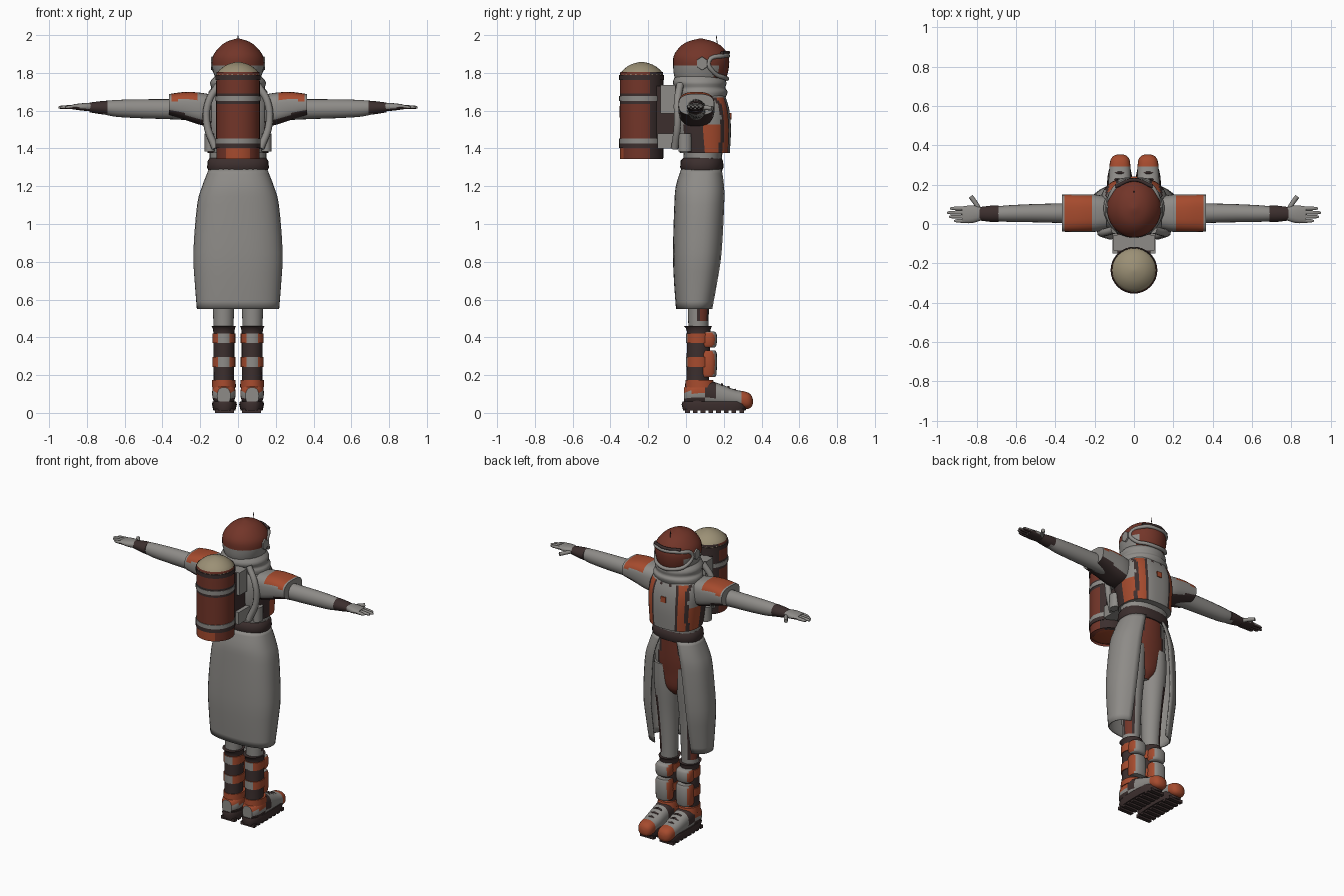
import bpy, bmesh
from math import sin, cos, pi, asin, copysign
from mathutils import Vector

cube = bpy.data.objects.get("Cube")
if cube:
    bpy.data.objects.remove(cube, do_unlink=True)

PALETTE = {
    "grey": (.27, .26, .245), "rust": (.17, .036, .022), "orange": (.38, .07, .027),
    "dark": (.045, .028, .027), "beige": (.33, .28, .18),
}
MATS = {}
for key, rgb in PALETTE.items():
    m = bpy.data.materials.new(key + " suit colour")
    m.use_nodes = True
    m.diffuse_color = (*rgb, 1)
    bsdf = m.node_tree.nodes["Principled BSDF"]
    bsdf.inputs["Base Color"].default_value = (*rgb, 1)
    bsdf.inputs["Roughness"].default_value = .8
    MATS[key] = m
MADE = []


def finish(name, bm, paint):
    """Turn a bmesh into an object; paint is a colour or a rule(centre, normal)."""
    bmesh.ops.recalc_face_normals(bm, faces=bm.faces)
    bm.normal_update()
    mesh = bpy.data.meshes.new(name)
    used = []
    for f in bm.faces:
        key = paint if isinstance(paint, str) else paint(f.calc_center_median(), f.normal)
        if key not in used:
            used.append(key)
        f.material_index = used.index(key)
    bm.to_mesh(mesh)
    bm.free()
    for key in used:
        mesh.materials.append(MATS[key])
    ob = bpy.data.objects.new(name, mesh)
    bpy.context.collection.objects.link(ob)
    MADE.append(ob)
    return ob


def refine(rows, sub):
    """Catmull-Rom steps between the given cross-sections."""
    out = []
    for i in range(len(rows) - 1):
        a, b, c, d = (Vector(rows[min(max(j, 0), len(rows) - 1)]) for j in range(i - 1, i + 3))
        for k in range(sub):
            t = k / sub
            out.append(b + (c - a) * t / 2 + (a * 2 - b * 5 + c * 4 - d) * t ** 2 / 2
                       + (b * 3 - a - c * 3 + d) * t ** 3 / 2)
    return out + [Vector(rows[-1])]


def loft(name, axis, rows, paint, n=20, sub=3, power=2, sx=1):
    """Skin rows (position, centre a, centre b, radius a, radius b[, gap])."""
    bm = bmesh.new()
    rings = []
    for r in refine(rows, sub):
        gap = len(r) > 5
        start = asin(min(1, r[5] / r[3])) if gap else 0
        ring = []
        for i in range(n + gap):
            ang = start + (2 * pi - 2 * start) * i / n
            s, c = sin(ang), cos(ang)
            a = r[1] + r[3] * copysign(abs(s) ** (2 / power), s)
            b = r[2] + r[4] * copysign(abs(c) ** (2 / power), c)
            p = {"x": (r[0], a, b), "y": (a, r[0], b), "z": (a, b, r[0])}[axis]
            ring.append(bm.verts.new((p[0] * sx, p[1], p[2])))
        rings.append(ring)
    for lo, hi in zip(rings, rings[1:]):
        for i in range(n):
            j = i + 1 if gap else (i + 1) % n
            bm.faces.new((lo[i], lo[j], hi[j], hi[i]))
    if not gap:
        bm.faces.new(rings[0])
        bm.faces.new(rings[-1])
    return finish(name, bm, paint)


def box(name, loc, size, paint):
    bm = bmesh.new()
    bmesh.ops.create_cube(bm, size=1)
    for v in bm.verts:
        v.co = Vector(loc) + Vector(a * b for a, b in zip(v.co, size))
    return finish(name, bm, paint)


def tube(name, points, radius, colour, cyclic=False, sx=1):
    cu = bpy.data.curves.new(name, "CURVE")
    cu.dimensions = "3D"
    cu.bevel_depth, cu.bevel_resolution, cu.resolution_u = radius, 2, 5
    cu.use_fill_caps = True
    sp = cu.splines.new("BEZIER")
    sp.bezier_points.add(len(points) - 1)
    sp.use_cyclic_u = cyclic
    for bp, p in zip(sp.bezier_points, points):
        bp.co = (p[0] * sx, p[1], p[2])
        bp.handle_left_type = bp.handle_right_type = "AUTO"
    cu.materials.append(MATS[colour])
    ob = bpy.data.objects.new(name, cu)
    bpy.context.collection.objects.link(ob)


# Colour rules for painted parts
def torso_paint(c, n):
    x = abs(c.x)
    if n.y > .15 and c.z < 1.67:
        if .09 < x < .13:
            return "orange"
        if .075 < x < .145 or .022 < x < .034:
            return "dark"
    if abs(n.x) > .7 and c.z < 1.52:
        return "dark" if c.y < .1 else "orange"
    return "grey"


def pelvis_paint(c, n):
    width = .085 - abs(c.z - 1.13) * .25
    if n.y < .1 or abs(c.x) > width + .015:
        return "grey"
    return "rust" if abs(c.x) < width else "dark"


def leg_paint(c, n):
    side = n.x * copysign(1, c.x)
    if c.z > .88 or c.z < .5 or n.y < -.1 or side < .3:
        return "grey"
    return "rust" if side > .55 and n.y > .15 else "dark"


def helmet_paint(c, n):
    if n.y > .3 and abs(c.x) < .105 and 1.775 < c.z < 1.885:
        return "rust"
    return "rust" if c.z > 1.835 else "grey"


def boot_paint(c, n):
    if c.y > .3:
        return "orange"
    if .1 < c.y < .15 and n.z > -.2:
        return "dark"
    if c.y < .1:
        return "orange" if .11 < c.z < .15 else "grey" if c.z > .075 else "dark"
    return "grey"


def tank_paint(c, n):
    if c.z < 1.43 and n.y < .2:
        return "orange" if c.z < 1.41 and abs(c.x) < .07 else "rust"
    return "rust" if c.y < -.2 and (c.z < 1.645 or c.z > 1.68) else "dark"


# Torso, belt, pelvis and open-front skirt
loft("torso_vest", "z", [(1.375, 0, .1, .16, .132), (1.5, 0, .09, .17, .148), (1.6, 0, .085, .172, .145),
     (1.67, 0, .08, .15, .13), (1.72, 0, .075, .11, .11)], torso_paint, n=64, sub=4, power=2.5)
loft("waist", "z", [(1.33, 0, .088, .15, .1), (1.4, 0, .09, .152, .105)], "grey", sub=1, power=2.4)
loft("waist_belt", "z", [(1.28, 0, .084, .155, .106), (1.3, 0, .084, .164, .115), (1.335, 0, .084, .16, .112),
     (1.35, 0, .086, .15, .1)], "dark", n=28, sub=1, power=2.4)
loft("pelvis", "z", [(.9, 0, .08, .03, .04), (.95, 0, .078, .1, .075), (1.05, 0, .075, .15, .09),
     (1.15, 0, .078, .16, .098), (1.3, 0, .084, .14, .1)], pelvis_paint, n=48, sub=4)
skirt = loft("open_skirt", "z", [(.55, 0, .05, .218, .103, .12), (.7, 0, .058, .23, .122, .115),
             (.85, 0, .066, .237, .135, .11), (1.1, 0, .075, .217, .137, .09), (1.2, 0, .078, .19, .132, .075),
             (1.29, 0, .084, .155, .11, .05)], "grey", n=32, power=2.5)
skirt.modifiers.new("cloth thickness", "SOLIDIFY").thickness = .008
box("chest_badge", (0, .236, 1.57), (.035, .009, .035), "orange")

# Neck and helmet
loft("neck_collar", "z", [(1.67, 0, .08, .155, .13), (1.7, 0, .08, .155, .14), (1.72, 0, .075, .142, .134),
     (1.75, 0, .072, .148, .142), (1.78, 0, .07, .125, .128)], "grey", n=28)
loft("helmet", "z", [(1.74, 0, .075, .11, .12), (1.785, 0, .077, .125, .14), (1.84, 0, .08, .138, .148),
     (1.89, 0, .08, .132, .145), (1.935, 0, .08, .1, .115), (1.965, 0, .078, .06, .07),
     (1.982, 0, .078, .006, .006)], helmet_paint, n=36)
tube("visor_frame", [(0, .222, 1.89), (.085, .195, 1.89), (.128, .12, 1.86), (.115, .15, 1.8), (.06, .205, 1.775),
     (-.06, .205, 1.775), (-.115, .15, 1.8), (-.128, .12, 1.86), (-.085, .195, 1.89)], .012, "grey", True)
tube("visor_brim", [(-.095, .19, 1.905), (0, .225, 1.908), (.095, .19, 1.905)], .009, "dark")
tube("antenna", [(0, .17, 1.91), (0, .165, 1.96), (0, .16, 1.998)], .002, "dark")

# Back tank with rings, cap and mount
loft("tank_body", "z", [(1.348, 0, -.235, .085, .085), (1.36, 0, -.235, .11, .11), (1.38, 0, -.235, .115, .115),
     (1.77, 0, -.235, .115, .115), (1.785, 0, -.235, .108, .108)], tank_paint, n=32, sub=8)
loft("tank_cap", "z", [(1.775, 0, -.235, .115, .115), (1.8, 0, -.235, .112, .112), (1.835, 0, -.235, .075, .075),
     (1.852, 0, -.235, .035, .035), (1.858, 0, -.235, .004, .004)], "beige", n=24, sub=2)
for z, colour in ((1.44, "grey"), (1.665, "grey"), (1.415, "dark"), (1.775, "dark")):
    loft("tank_ring", "z", [(z - .013, 0, -.235, .119, .119), (z + .013, 0, -.235, .119, .119)], colour, n=32, sub=1)
box("tank_mount", (0, -.1, 1.57), (.17, .11, .32), "dark")
box("upper_mount_bracket", (0, -.095, 1.66), (.21, .08, .15), "grey")
box("lower_mount_bracket", (0, -.085, 1.44), (.22, .13, .08), "grey")

for side, sx in (("left", 1), ("right", -1)):
    # Harness and hip canisters
    tube(side + "_harness", [(.12, -.06, 1.4), (.165, -.045, 1.53), (.155, -.045, 1.65), (.1, -.03, 1.74)],
         .02, "grey", sx=sx)
    loft(side + "_hip_canister", "z", [(1.385, .15, -.005, .027, .035), (1.48, .15, -.005, .027, .035)],
         lambda c, n: "dark" if 1.42 < c.z < 1.44 else "grey", n=14, sub=4, sx=sx)
    loft(side + "_ear_piece", "x", [(.11, .085, 1.85, .04, .04), (.143, .085, 1.85, .03, .035)],
         "grey", n=6, sub=1, sx=sx)

    # Shoulder, arm and hand
    loft(side + "_shoulder_pad", "x", [(.14, .055, 1.6, .085, .085), (.2, .055, 1.61, .095, .085),
         (.28, .055, 1.625, .096, .074), (.365, .055, 1.632, .094, .056)],
         lambda c, n: "dark" if n.z < -.5 else "orange" if .22 < abs(c.x) < .35 and n.z > .3 else "grey",
         n=32, sub=5, power=2.8, sx=sx)
    loft(side + "_arm", "x", [(.2, .055, 1.605, .055, .058), (.37, .055, 1.608, .05, .053),
         (.52, .055, 1.61, .046, .05), (.64, .053, 1.612, .042, .045), (.7, .052, 1.615, .037, .037)], "grey", sx=sx)
    loft(side + "_wrist_cuff", "x", [(.69, .052, 1.615, .042, .038), (.73, .052, 1.616, .041, .034),
         (.785, .052, 1.617, .034, .026)], lambda c, n: "dark" if n.z > -.9 or abs(c.x) > .72 else "grey", sx=sx)
    glove = lambda c, n: "dark" if n.z < -.35 else "grey"
    loft(side + "_palm", "x", [(.77, .052, 1.618, .03, .022), (.82, .05, 1.62, .045, .02),
         (.875, .047, 1.62, .042, .013)], glove, n=16, power=2.4, sx=sx)
    for i, tip in enumerate((.915, .94, .95, .935)):
        y = .016 + i * .021
        loft(side + "_finger", "x", [(.86, y, 1.62, .011, .011), (tip - .015, y, 1.618, .009, .009),
             (tip, y, 1.617, .004, .004)], glove, n=10, sub=2, sx=sx)
    tube(side + "_thumb", [(.785, .07, 1.615), (.805, .105, 1.615), (.83, .14, 1.612)], .012, "grey", sx=sx)

    # Trouser leg
    loft(side + "_leg", "z", [(.42, .077, .065, .052, .052), (.55, .077, .066, .056, .056),
         (.75, .08, .07, .065, .068), (.95, .082, .075, .08, .085), (1.1, .08, .078, .075, .09)],
         leg_paint, n=40, sub=5, sx=sx)

    # Boot shaft, straps and shin guard
    loft(side + "_boot_shaft", "z", [(.06, .075, .06, .055, .065), (.18, .075, .062, .054, .06),
         (.32, .075, .066, .056, .062), (.43, .075, .067, .056, .062), (.46, .075, .062, .065, .075)], "dark", sx=sx)
    for z in (.27, .395):
        loft(side + "_calf_strap", "z", [(z - .026, .075, .066, .061, .067), (z + .026, .075, .066, .061, .067)],
             lambda c, n: "grey" if n.y < -.85 else "orange", n=24, sub=1, sx=sx)
    for lo, hi in ((.19, .33), (.345, .43)):
        loft(side + "_shin_guard", "z", [(lo, .075, .115, .042, .035), (lo + .015, .075, .115, .052, .047),
             (hi - .015, .075, .115, .052, .048), (hi, .075, .115, .042, .036)],
             lambda c, n: "orange" if abs(n.x) > .75 else "grey", n=24, sub=2, power=2.6, sx=sx)
    loft(side + "_ankle_strap", "z", [(.135, .075, .075, .064, .08), (.175, .075, .07, .062, .073)],
         "orange", n=24, sub=1, sx=sx)

    # Foot, laces and treaded sole
    loft(side + "_foot", "y", [(-.01, .075, .09, .035, .045), (.03, .075, .1, .06, .06), (.1, .075, .105, .061, .07),
         (.18, .074, .093, .058, .06), (.26, .072, .078, .055, .045), (.32, .071, .066, .05, .045),
         (.345, .07, .062, .035, .032), (.354, .07, .06, .012, .012)], boot_paint, n=24, sub=4, power=2.4, sx=sx)
    for y in (.19, .225, .26):
        z = .16 - (y - .17) * .42
        tube(side + "_lace", [(.045, y, z - .01), (.073, y, z), (.1, y, z - .01)], .006, "dark", sx=sx)
    loft(side + "_sole", "z", [(.012, .072, .15, .058, .165), (.045, .072, .152, .066, .175),
         (.06, .072, .15, .062, .168)], "dark", n=28, sub=1, power=2.8, sx=sx)
    for i in range(8):
        box(side + "_tread", (.072 * sx, .008 + i * .041, .01), (.1, .024, .02), "dark")

# Smooth shading with sharp edges kept
bpy.ops.object.select_all(action="DESELECT")
for ob in MADE:
    ob.select_set(True)
bpy.context.view_layer.objects.active = MADE[0]
bpy.ops.object.shade_smooth_by_angle(angle=.7)
